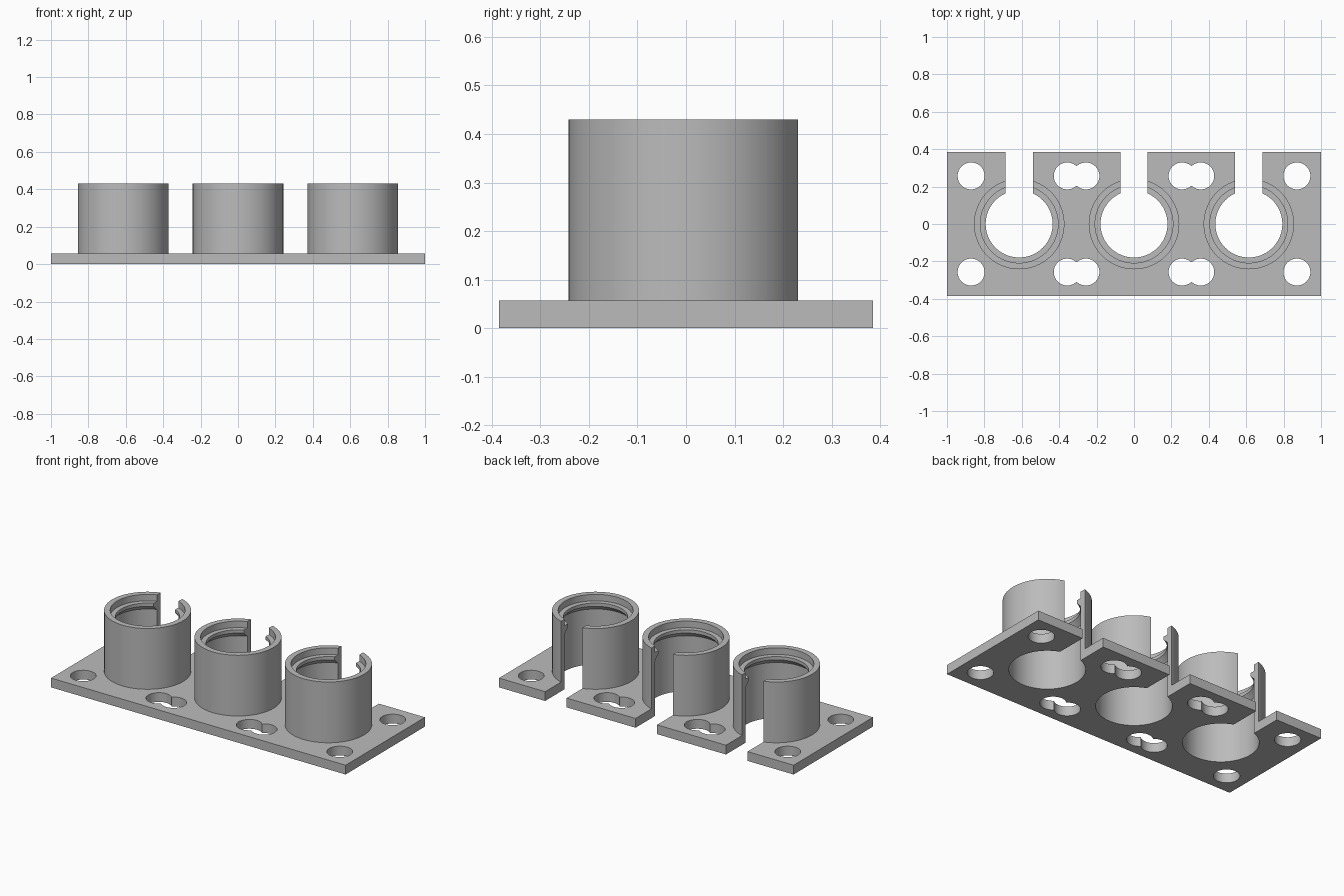
import bpy, bmesh, math

if "Cube" in bpy.data.objects:
    bpy.data.objects.remove(bpy.data.objects["Cube"], do_unlink=True)

PITCH = 0.614              # spacing between holders
HALF_Y = 0.385             # half depth of the plate
PLATE_Z, TOP_Z = 0.057, 0.43
OUTER, BORE, LIP = 0.242, 0.208, 0.179
HOLE_R, HOLE_OFF = 0.072, 0.257
SLOT_W = 0.146

grey = bpy.data.materials.new("plain grey")
grey.use_nodes = True
colour = (0.5, 0.5, 0.5, 1)
grey.diffuse_color = colour
grey.node_tree.nodes["Principled BSDF"].inputs["Base Color"].default_value = colour


def add_object(name, bm):
    bmesh.ops.recalc_face_normals(bm, faces=bm.faces)
    mesh = bpy.data.meshes.new(name)
    bm.to_mesh(mesh)
    bm.free()
    mesh.materials.append(grey)
    obj = bpy.data.objects.new(name, mesh)
    bpy.context.collection.objects.link(obj)
    return obj


def box(name, x0, x1, y0, y1, z0, z1):
    bm = bmesh.new()
    bmesh.ops.create_cube(bm, size=1)
    for v in bm.verts:
        v.co = (x1 if v.co.x > 0 else x0, y1 if v.co.y > 0 else y0, z1 if v.co.z > 0 else z0)
    return add_object(name, bm)


def revolve(name, profile, x, y=0, segments=96):
    """Spin a closed (radius, z) profile around a vertical axis."""
    bm = bmesh.new()
    rings = []
    for i in range(segments):
        a = math.tau * i / segments
        rings.append([bm.verts.new((x + r * math.cos(a), y + r * math.sin(a), z))
                      for r, z in profile])
    n = len(profile)
    for i, ring in enumerate(rings):
        nxt = rings[(i + 1) % segments]
        for j in range(n):
            k = (j + 1) % n
            bm.faces.new((ring[j], nxt[j], nxt[k], ring[k]))
    return add_object(name, bm)


def drill(name, x, y, radius, segments):
    bm = bmesh.new()
    bmesh.ops.create_cone(bm, cap_ends=True, segments=segments,
                          radius1=radius, radius2=radius, depth=1)
    bmesh.ops.translate(bm, verts=bm.verts, vec=(x, y, 0))
    return add_object(name, bm)


def cut(target, cutter):
    """Subtract the cutter, then remove it."""
    cutter.hide_render = True
    mod = target.modifiers.new("cut", 'BOOLEAN')
    mod.operation, mod.solver, mod.object = 'DIFFERENCE', 'EXACT', cutter
    bpy.context.view_layer.update()
    graph = bpy.context.evaluated_depsgraph_get()
    mesh = bpy.data.meshes.new_from_object(target.evaluated_get(graph))
    target.modifiers.clear()
    target.data = mesh
    bpy.data.objects.remove(cutter, do_unlink=True)


def slot_cutter(x):
    return box("slot_cutter", x - SLOT_W / 2, x + SLOT_W / 2, 0, 1, -1, 1)


# Base plate, with bores, entry slots and screw holes
plate = box("base_plate", -1, 1, -HALF_Y, HALF_Y, 0, PLATE_Z)
parts = [plate]

# Holder wall: recessed rim, retaining lip with a tapered underside, plain bore
wall = [(OUTER, PLATE_Z), (OUTER, TOP_Z), (BORE, TOP_Z), (BORE, 0.39),
        (LIP, 0.39), (LIP, 0.37), (BORE, 0.34), (BORE, PLATE_Z)]

for side, x in (("right", -PITCH), ("centre", 0), ("left", PITCH)):
    cut(plate, drill("bore_cutter", x, 0, BORE, 96))
    cut(plate, slot_cutter(x))
    for sx in (-1, 1):
        for sy in (-1, 1):
            cut(plate, drill("hole_cutter", x + sx * HOLE_OFF, sy * HOLE_OFF, HOLE_R, 48))
    holder = revolve(side + "_holder", wall, x)
    cut(holder, slot_cutter(x))
    parts.append(holder)

# Smooth round walls, crisp edges
for obj in bpy.context.scene.objects:
    obj.select_set(obj in parts)
bpy.context.view_layer.objects.active = plate
bpy.ops.object.shade_smooth_by_angle(angle=math.radians(30))
